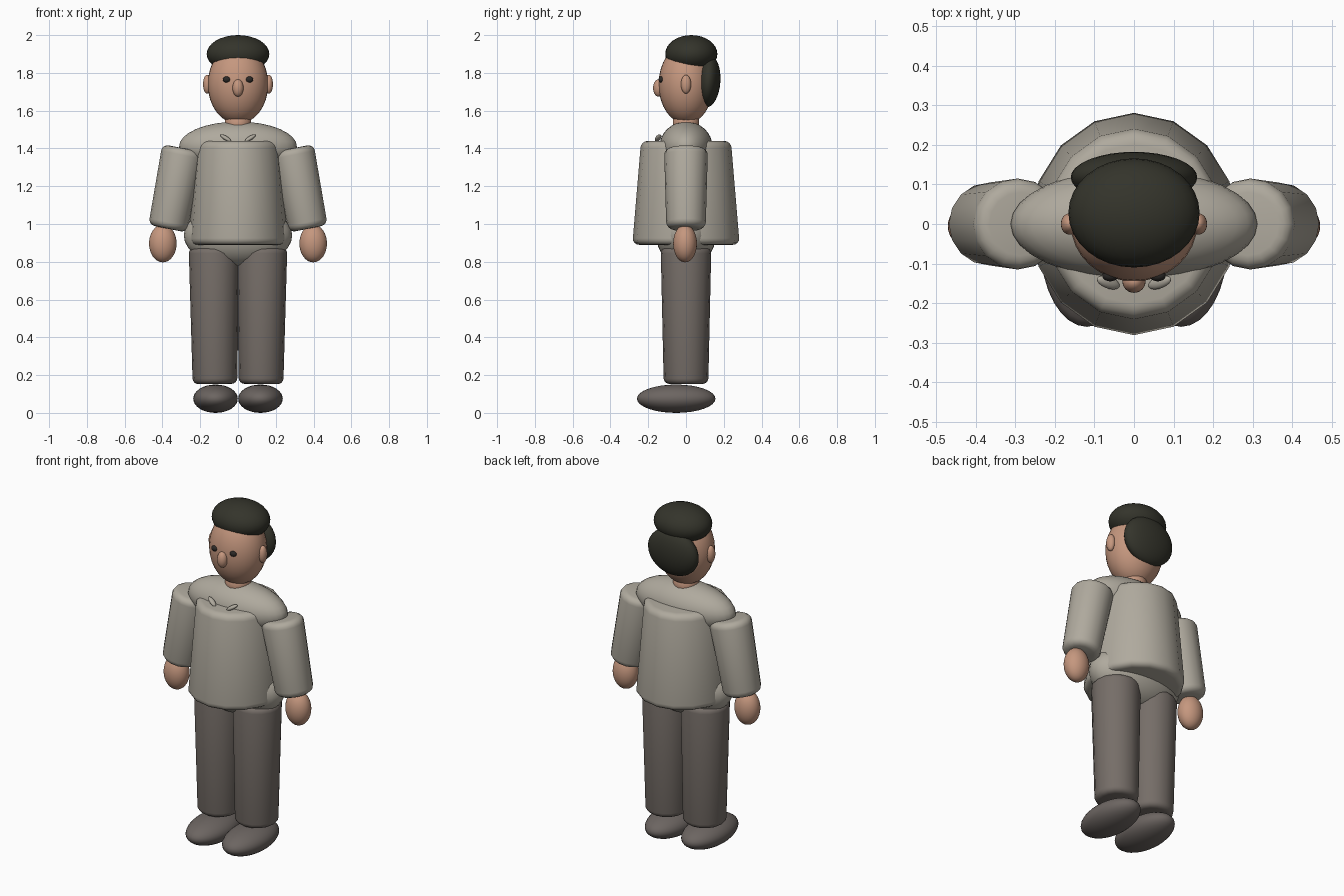
import bpy
import bmesh
import math
from mathutils import Matrix, Vector

cube = bpy.data.objects.get("Cube")
if cube:
    bpy.data.objects.remove(cube, do_unlink=True)


def material(name, r, g, b):
    mat = bpy.data.materials.new(name)
    mat.use_nodes = True
    mat.diffuse_color = (r, g, b, 1)
    mat.node_tree.nodes["Principled BSDF"].inputs["Base Color"].default_value = (r, g, b, 1)
    return mat


skin = material("skin", 0.56, 0.31, 0.21)
shirt = material("warm grey shirt", 0.43, 0.40, 0.34)
trousers = material("dark grey trousers", 0.18, 0.155, 0.138)
shoe = material("charcoal shoe", 0.15, 0.13, 0.12)
hair = material("black hair", 0.034, 0.034, 0.024)
eye_dark = material("dark eye", 0.025, 0.022, 0.02)


def finish(bm, name, mat):
    mesh = bpy.data.meshes.new(name)
    bm.to_mesh(mesh)
    bm.free()
    mesh.materials.append(mat)
    obj = bpy.data.objects.new(name, mesh)
    bpy.context.collection.objects.link(obj)
    for face in mesh.polygons:
        face.use_smooth = True
    return obj


def ellipsoid(name, mat, loc, radii, rot=None):
    """Smooth ball scaled to three radii."""
    bm = bmesh.new()
    bmesh.ops.create_uvsphere(bm, u_segments=32, v_segments=16, radius=1)
    bm.transform(Matrix.Diagonal((*radii, 1)))
    obj = finish(bm, name, mat)
    obj.location = loc
    if rot:
        obj.rotation_euler = rot
    return obj


def tapered(name, mat, low, high, r_low, r_high, bevel=0, squash=1):
    """Round-edged tapered cylinder between two points."""
    low, high = Vector(low), Vector(high)
    axis = high - low
    bm = bmesh.new()
    bmesh.ops.create_cone(bm, cap_ends=True, segments=16, radius1=r_low,
                          radius2=r_high, depth=axis.length)
    bm.transform(Matrix.Diagonal((squash, 1, 1, 1)))
    obj = finish(bm, name, mat)
    obj.location = (low + high) / 2
    obj.rotation_euler = Vector((0, 0, 1)).rotation_difference(axis).to_euler()
    if bevel:
        mod = obj.modifiers.new("rounded_rims", "BEVEL")
        mod.width = bevel
        mod.segments = 4
        mod.limit_method = "ANGLE"
        mod.angle_limit = math.radians(40)
    return obj


# Head
ellipsoid("head", skin, (0, 0, 1.74), (0.16, 0.145, 0.21))
ellipsoid("nose", skin, (0, -0.146, 1.72), (0.029, 0.028, 0.046))
ellipsoid("hair_cap", hair, (0, 0.028, 1.90), (0.166, 0.138, 0.10))
ellipsoid("back_hair", hair, (0, 0.118, 1.755), (0.16, 0.064, 0.137), (math.radians(-4), 0, 0))
tapered("neck", skin, (0, 0, 1.46), (0, 0, 1.60), 0.07, 0.07)

# Trunk
ellipsoid("shoulders", shirt, (0, 0, 1.41), (0.312, 0.14, 0.132))
tapered("torso", shirt, (0, 0, 0.89), (0, 0, 1.44), 0.284, 0.238, 0.035, 0.93)
ellipsoid("pelvis", shirt, (0, 0, 0.94), (0.287, 0.158, 0.168))

# Paired parts, left is +x
for side, s in (("left", 1), ("right", -1)):
    ellipsoid(side + "_ear", skin, (s * 0.163, 0, 1.74), (0.022, 0.027, 0.05))
    ellipsoid(side + "_eye", eye_dark, (s * 0.06, -0.131, 1.765), (0.02, 0.014, 0.016))
    ellipsoid(side + "_collar", shirt, (s * 0.065, -0.148, 1.455), (0.034, 0.015, 0.011),
              (0, math.radians(-30 * s), math.radians(20 * s)))
    tapered(side + "_arm", shirt, (s * 0.372, 0, 0.975), (s * 0.287, 0, 1.40), 0.104, 0.116, 0.035)
    ellipsoid(side + "_hand", skin, (s * 0.398, -0.005, 0.897), (0.073, 0.063, 0.10))
    tapered(side + "_leg", trousers, (s * 0.122, 0, 0.153), (s * 0.127, 0, 0.875), 0.118, 0.134, 0.03)
    ellipsoid(side + "_shoe", shoe, (s * 0.119, -0.052, 0.075), (0.118, 0.208, 0.075))
